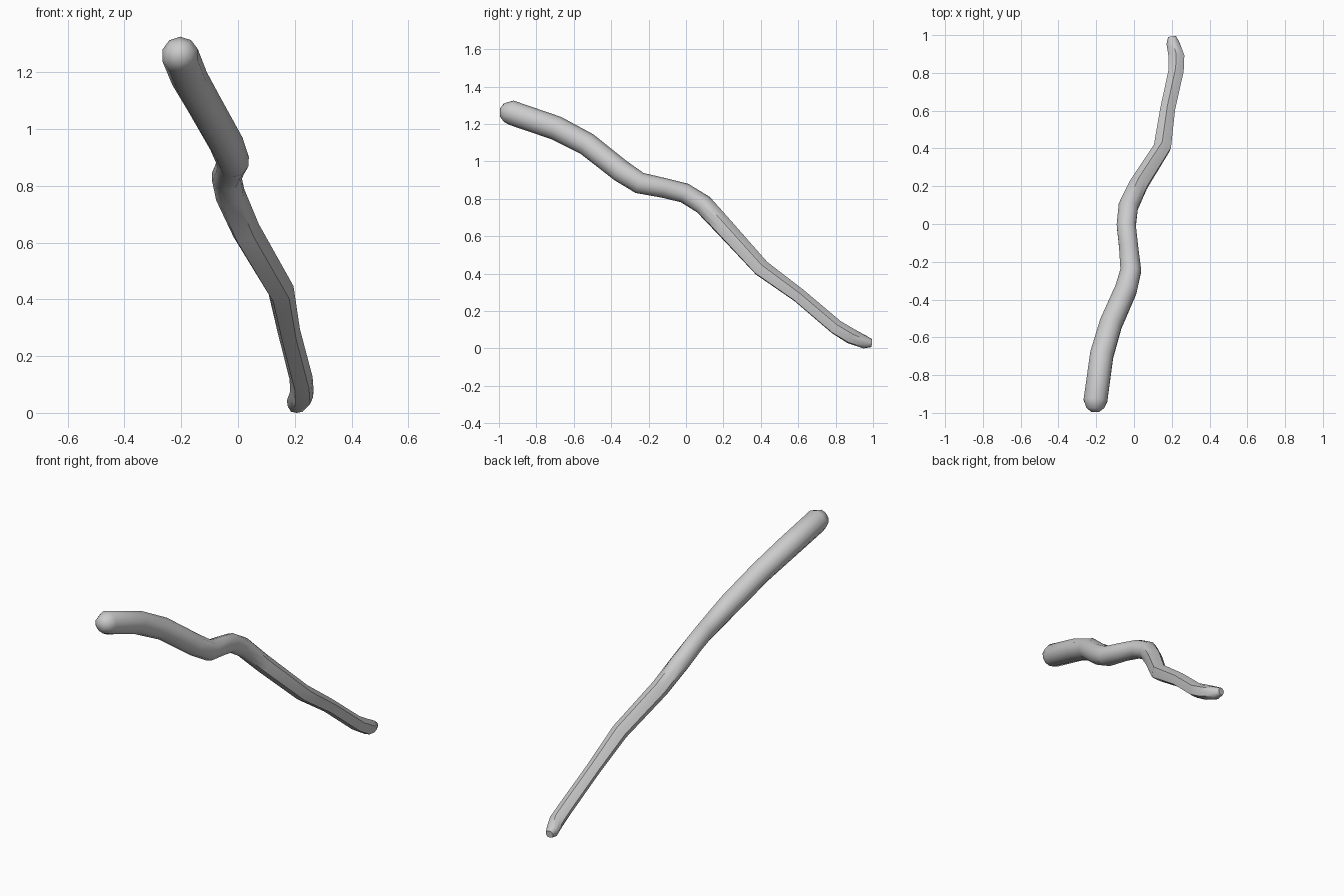
import bpy, bmesh, math
from mathutils import Vector

if "Cube" in bpy.data.objects:
    bpy.data.objects.remove(bpy.data.objects["Cube"])

SIDES = 10

# centreline x, y, z, radius, facet (0 = round section, 1 = five-sided section)
PATH = [
    (-0.206, -0.996, 1.263, 0.022, 0),
    (-0.206, -0.975, 1.264, 0.050, 0),
    (-0.205, -0.935, 1.264, 0.066, 0),
    (-0.172, -0.695, 1.182, 0.065, 0),
    (-0.123, -0.530, 1.095, 0.063, 0.1),
    (-0.043, -0.350, 0.952, 0.062, 0.2),
    (-0.018, -0.250, 0.888, 0.058, 0.1),
    (-0.030, -0.120, 0.862, 0.053, 0),
    (-0.042, -0.010, 0.835, 0.053, 0),
    (-0.030, 0.090, 0.772, 0.055, 0.3),
    (0.025, 0.205, 0.645, 0.053, 0.6),
    (0.150, 0.400, 0.430, 0.049, 0.8),
    (0.178, 0.600, 0.285, 0.042, 0.9),
    (0.222, 0.800, 0.115, 0.043, 0.8),
    (0.225, 0.880, 0.067, 0.044, 0.6),
    (0.205, 0.955, 0.036, 0.036, 0.4),
    (0.200, 0.990, 0.032, 0.022, 0.2),
]

pts = [Vector(p[:3]) for p in PATH]
bm = bmesh.new()
rings = []
side = Vector((1, 0, 0))

# sweep the section along the bent stick, carrying the frame forward
for i, (x, y, z, r, facet) in enumerate(PATH):
    a, b = pts[max(i - 1, 0)], pts[min(i + 1, len(pts) - 1)]
    d0 = (pts[i] - a).normalized() if i else Vector()
    d1 = (b - pts[i]).normalized() if i < len(pts) - 1 else Vector()
    t = (d0 + d1).normalized()
    side = (side - t * side.dot(t)).normalized()
    up = side.cross(t)
    ring = []
    for k in range(SIDES):
        ang = 2 * math.pi * k / SIDES + math.pi / 2
        rr = r * (1 - 0.19 * facet * (k % 2))
        ring.append(bm.verts.new(pts[i] + side * math.cos(ang) * rr + up * math.sin(ang) * rr))
    rings.append(ring)

for r0, r1 in zip(rings, rings[1:]):
    for k in range(SIDES):
        n = (k + 1) % SIDES
        bm.faces.new((r0[k], r0[n], r1[n], r1[k]))

# end caps
bm.faces.new(rings[0])
bm.faces.new(rings[-1])
bmesh.ops.recalc_face_normals(bm, faces=bm.faces)

# seat on the ground and centre
xs, ys, zs = ([v.co[j] for v in bm.verts] for j in range(3))
shift = Vector((-(min(xs) + max(xs)) / 2, -(min(ys) + max(ys)) / 2, -min(zs)))
bmesh.ops.translate(bm, verts=bm.verts, vec=shift)

mesh = bpy.data.meshes.new("crooked_stick")
bm.to_mesh(mesh)
bm.free()
stick = bpy.data.objects.new("crooked_stick", mesh)
bpy.context.collection.objects.link(stick)
bpy.context.view_layer.objects.active = stick
stick.select_set(True)
bpy.ops.object.shade_smooth_by_angle(angle=math.radians(50))
